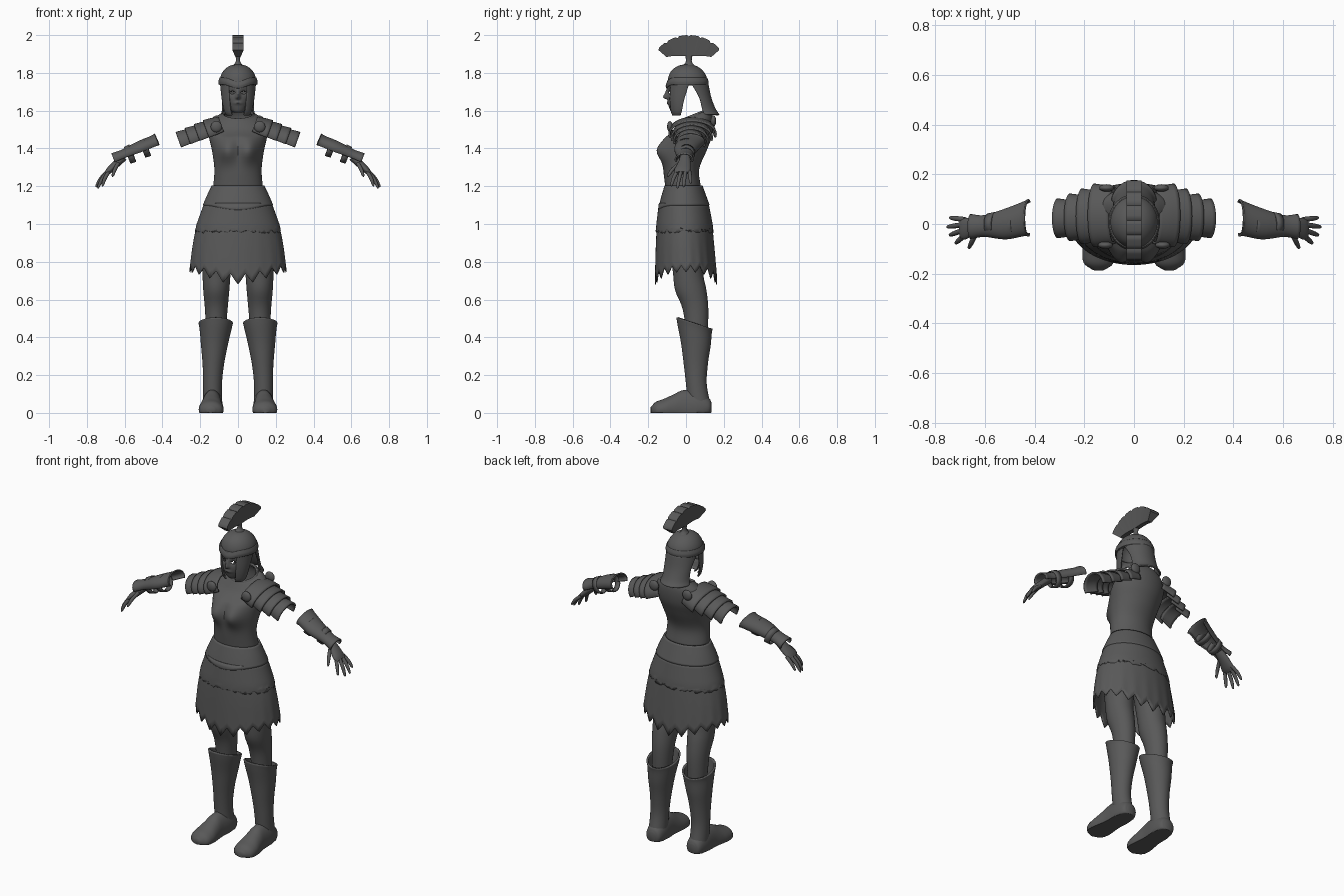
import bpy, bmesh, math, random
from mathutils import Matrix, Vector

random.seed(4)
cube = bpy.data.objects.get("Cube")
if cube:
    bpy.data.objects.remove(cube, do_unlink=True)

metal = bpy.data.materials.new("dark grey")
metal.use_nodes = True
metal.diffuse_color = (0.1, 0.1, 0.1, 1)
metal.node_tree.nodes["Principled BSDF"].inputs["Base Color"].default_value = metal.diffuse_color


def finish(name, bm, thick=0, mirror=False):
    """Turn a bmesh into a shaded object with optional thickness and mirrored twin."""
    mesh = bpy.data.meshes.new(name)
    bm.to_mesh(mesh)
    bm.free()
    obj = bpy.data.objects.new(name, mesh)
    bpy.context.collection.objects.link(obj)
    mesh.materials.append(metal)
    bpy.ops.object.select_all(action='DESELECT')
    obj.select_set(True)
    bpy.context.view_layer.objects.active = obj
    bpy.ops.object.shade_smooth_by_angle(angle=math.radians(45))
    if thick:
        solid = obj.modifiers.new("Thickness", 'SOLIDIFY')
        solid.thickness = thick
        solid.offset = -1
    if mirror:
        twin = obj.modifiers.new("Mirror", 'MIRROR')
        twin.use_mirror_merge = False
    return obj


def skin(name, sections, wrap=True, cap=False, cut=None, **opts):
    """Join equal-length sections of points with quads."""
    bm = bmesh.new()
    rows = [[bm.verts.new(p) for p in s] for s in sections]
    count = len(rows[0])
    for low, high in zip(rows, rows[1:]):
        for j in range(count if wrap else count - 1):
            k = (j + 1) % count
            bm.faces.new((low[j], low[k], high[k], high[j]))
    if cap:
        bm.faces.new(rows[0][::-1])
        bm.faces.new(rows[-1])
        bmesh.ops.recalc_face_normals(bm, faces=bm.faces)
    if cut:
        doomed = [f for f in bm.faces if cut(f.calc_center_median())]
        bmesh.ops.delete(bm, geom=doomed, context='FACES')
    return finish(name, bm, **opts)


def smooth_rings(rings, steps):
    """Spline through the ring values."""
    pts = [Vector(r) for r in rings]
    out = []
    for i in range(len(pts) - 1):
        b, c = pts[i], pts[i + 1]
        a = pts[i - 1] if i else b * 2 - c
        d = pts[i + 2] if i + 2 < len(pts) else c * 2 - b
        for s in range(steps):
            t = s / steps
            out.append(b + (c - a) * (t / 2) + (a * 2 - b * 5 + c * 4 - d) * (t * t / 2)
                       + (b * 3 - a - c * 3 + d) * (t ** 3 / 2))
    return out + [pts[-1]]


def loft(name, rings, n=40, arc=None, frame=Matrix(), tweak=None, steps=5, **opts):
    """Rings are (height, centre x, centre y, radius x, radius y), rising in height."""
    start, end = arc or (0, 360)
    count = n if not arc else n + 1
    sections = []
    for z, cx, cy, rx, ry in smooth_rings(rings, steps):
        row = []
        for j in range(count):
            ang = math.radians(start + (end - start) * j / n)
            p = frame @ Vector((cx + rx * math.cos(ang), cy + ry * math.sin(ang), z))
            if tweak:
                tweak(p, ang)
            row.append(p)
        sections.append(row)
    return skin(name, sections, wrap=not arc, **opts)


def frame_at(origin, along, up):
    """Local z runs along the limb and local y points up."""
    d = Vector(along).normalized()
    x = Vector(up).cross(d).normalized()
    return Matrix.Translation(origin) @ Matrix((x, d.cross(x), d)).transposed().to_4x4()


def tilted(origin, degrees):
    a = math.radians(degrees)
    return frame_at(origin, (math.cos(a), 0, -math.sin(a)), (0, 0, 1))


def ramp(v, low, high):
    return min(1, max(0, (v - low) / (high - low)))


def teeth(ang, count):
    f = (ang + math.pi / 2) * count / math.tau
    return 1 - 2 * abs(f - round(f))


# Cuirass with shaped chest and a neckline that drops at the front
def shape_chest(p, ang):
    if p.y < 0:
        p.y -= .045 * math.exp(-((abs(p.x) - .06) / .05) ** 2 - ((p.z - 1.39) / .06) ** 2)
    p.z += (p.y - .06) * .4 * ramp(p.z, 1.46, 1.57)

loft("cuirass", [(1.19, 0, -.015, .132, .094), (1.29, 0, -.025, .125, .095),
                 (1.39, 0, -.005, .138, .115), (1.47, 0, .02, .155, .12),
                 (1.53, 0, .045, .15, .1), (1.57, 0, .05, .11, .08),
                 (1.585, 0, .05, .078, .065)], n=72, tweak=shape_chest, thick=.01)
loft("collar", [(1.57, 0, .05, .09, .074), (1.58, 0, .05, .088, .072), (1.59, 0, .05, .08, .066)],
     tweak=shape_chest, thick=.012)


# Belt with a pointed front, then the skirt and its short upper layer
def point_belt(p, ang):
    p.z -= .025 * ramp(p.z, 1.2, 1.1) * max(0, -math.sin(ang)) ** 4

loft("belt", [(1.1, 0, -.012, .186, .137), (1.15, 0, -.013, .165, .12), (1.205, 0, -.013, .138, .1)],
     n=64, tweak=point_belt, thick=.012)


def ragged_hem(p, ang):
    drop = .045 * math.sin(ang) ** 4 + teeth(ang, 20) * (.035 + .02 * math.sin(ang) ** 2)
    p.z -= drop * ramp(p.z, 1, .78) ** 2

def torn_edge(p, ang):
    p.z -= random.uniform(0, .02) * ramp(p.z, 1, .97)

skirt = [(.78, 0, 0, .257, .165), (.9, 0, -.005, .239, .155),
         (1, 0, -.008, .215, .145), (1.11, 0, -.012, .175, .128)]
loft("skirt", skirt, n=120, tweak=ragged_hem, thick=.006)
upper = [(z, x, y, rx + .004, ry + .004) for z, x, y, rx, ry in
         [(.97, 0, -.007, .223, .148)] + skirt[2:]]
loft("skirt_upper_layer", upper, n=90, tweak=torn_edge, thick=.004)

# Legs
loft("leg", [(.4, .118, .06, .05, .055), (.55, .115, .05, .06, .068), (.65, .115, .025, .069, .083),
             (.75, .113, .01, .075, .08), (.92, .105, 0, .085, .095)], cap=True, mirror=True)


# Boots: flared shaft with a slanted top, and a flat-soled foot
def slant_top(p, ang):
    p.z -= (p.y - .045) * .32 * ramp(p.z, .3, .48)

def flat_sole(p, ang):
    p.z = max(p.z, 0)

loft("boot_shaft", [(.04, .135, .07, .05, .06), (.15, .135, .055, .05, .055),
                    (.25, .131, .052, .056, .063), (.36, .125, .052, .071, .078),
                    (.44, .119, .046, .084, .09), (.475, .118, .045, .091, .096)],
     tweak=slant_top, thick=.01, mirror=True)
loft("boot_foot", [(0, 0, .03, .02, .025), (.015, 0, .03, .045, .05), (.07, 0, .03, .055, .09),
                   (.15, 0, .025, .054, .095), (.2, 0, .02, .06, .078), (.25, 0, .018, .066, .057),
                   (.295, 0, .015, .058, .043), (.322, 0, .015, .02, .015)],
     frame=frame_at((.132, .135, 0), (.04, -1, 0), (0, 0, 1)), tweak=flat_sole, cap=True, mirror=True)

# Layered shoulder plates, the inner ones overlapping the outer ones
shoulder = tilted((.08, 0, 1.505), 20)
for i in range(4):
    s = .052 * i
    r, c = .128 - .016 * i, .035 - .004 * i
    h = .078 - .003 * i
    loft("shoulder_plate_%d" % (i + 1),
         [(s, c, 0, r - .012, h - .012), (s + .04, c, 0, r - .006, h - .004), (s + .085, c, 0, r, h)],
         arc=(-15, 195), frame=shoulder, steps=3, thick=.01, mirror=True)
for side, spot in (("front", (.115, -.085, 1.515)), ("back", (.11, .145, 1.545))):
    bm = bmesh.new()
    bmesh.ops.create_uvsphere(bm, u_segments=20, v_segments=10, radius=.03,
                              matrix=Matrix.Translation(spot) @ Matrix.Diagonal((1, .5, 1, 1)))
    finish("shoulder_stud_" + side, bm, mirror=True)

# Open-bottomed bracers held by straps
forearm = tilted((.425, 0, 1.435), 22)
loft("bracer", [(0, .025, 0, .076, .047), (.02, .021, 0, .07, .043), (.1, 0, 0, .062, .042),
                (.19, -.008, 0, .044, .033), (.25, -.01, 0, .05, .036)],
     arc=(-25, 205), frame=forearm, thick=.008, mirror=True)
for label, s, r in (("upper", .06, .058), ("lower", .145, .046)):
    loft("bracer_strap_" + label, [(s, .003, -.006, r, .05), (s + .032, 0, -.006, r - .003, .047)],
         frame=forearm, steps=1, thick=.007, mirror=True)

# Hands: palm, four fingers and a thumb
loft("palm", [(0, 0, 0, .027, .021), (.05, -.004, 0, .034, .02), (.1, -.014, 0, .043, .018),
              (.125, -.015, 0, .038, .012)], n=24, frame=tilted((.605, -.005, 1.355), 43),
     cap=True, mirror=True)
fingers = {"little": ((.68, .018, 1.28), (.742, .025, 1.215)),
           "ring": ((.69, -.003, 1.28), (.752, -.012, 1.195)),
           "middle": ((.69, -.026, 1.278), (.742, -.045, 1.188)),
           "index": ((.682, -.046, 1.28), (.718, -.078, 1.2)),
           "thumb": ((.635, -.035, 1.32), (.665, -.098, 1.25))}
for label, (base, tip) in fingers.items():
    reach = Vector(tip) - Vector(base)
    size = reach.length
    loft("finger_" + label, [(0, 0, 0, .01, .01), (size / 2, 0, .006, .01, .01),
                             (size * .9, 0, .002, .007, .007), (size, 0, 0, .002, .002)],
         n=12, steps=3, frame=frame_at(base, reach, (0, 0, 1)), cap=True, mirror=True)


# Face shell with nose, lips and open eyes
def features(p, ang):
    p.y -= .022 * math.exp(-(p.x / .011) ** 2) * ramp(p.z, 1.72, 1.675) * ramp(p.z, 1.658, 1.668)
    p.y -= .006 * math.exp(-(p.x / .022) ** 2 - ((p.z - 1.64) / .007) ** 2)
    p.y += .008 * math.exp(-((abs(p.x) - .03) / .016) ** 2 - ((p.z - 1.697) / .013) ** 2)

def eye_hole(c):
    return ((abs(c.x) - .03) / .014) ** 2 + ((c.z - 1.697) / .006) ** 2 < 1

loft("face", [(1.59, 0, -.045, .022, .028), (1.605, 0, -.04, .042, .045), (1.65, 0, -.035, .062, .063),
              (1.7, 0, -.03, .07, .069), (1.76, 0, -.02, .078, .08)], n=64, arc=(-180, 0), steps=10,
     tweak=features, cut=eye_hole, thick=.004)


# Helmet: dome, brow band, neck guard and cheek guards
def brow_peak(p, ang):
    p.z -= .02 * max(0, -math.sin(ang)) ** 8

loft("helmet_dome", [(1.735, 0, .008, .098, .107), (1.78, 0, .008, .093, .101), (1.815, 0, .006, .073, .08),
                     (1.838, 0, .006, .042, .045), (1.846, 0, .006, .004, .004)], thick=.008)
loft("helmet_brow_band", [(1.738, 0, .006, .103, .112), (1.755, 0, .006, .104, .113),
                          (1.775, 0, .006, .098, .106)], n=64, tweak=brow_peak, thick=.008)
loft("helmet_neck_guard", [(1.58, 0, .085, .092, .092), (1.61, 0, .075, .085, .082),
                           (1.67, 0, .06, .086, .074), (1.75, 0, .01, .097, .107)],
     arc=(8, 172), thick=.008)
loft("helmet_cheek_guard", [(1.575, 0, -.035, .06, .045), (1.6, 0, -.03, .074, .06),
                            (1.66, 0, -.02, .086, .078), (1.75, 0, .005, .096, .103)],
     arc=(-58, 8), n=16, thick=.008, mirror=True)

# Crest fan on a short stem, with a ragged outer edge
loft("crest_stem", [(1.835, 0, .015, .03, .035), (1.86, 0, .015, .012, .016), (1.9, 0, .015, .014, .02)],
     n=20, cap=True)
fan = []
for i in range(37):
    t = i / 18 - 1
    ang = t * math.radians(49)
    inner, outer = .107 + .05 * t * t, .219 - (.007 if i % 6 == 0 else 0)
    fan.append([(x, .015 + r * math.sin(ang), 1.781 + r * math.cos(ang))
                for x, r in ((-.013, inner), (.013, inner), (.03, outer), (-.03, outer))])
skin("helmet_crest", fan, cap=True)
